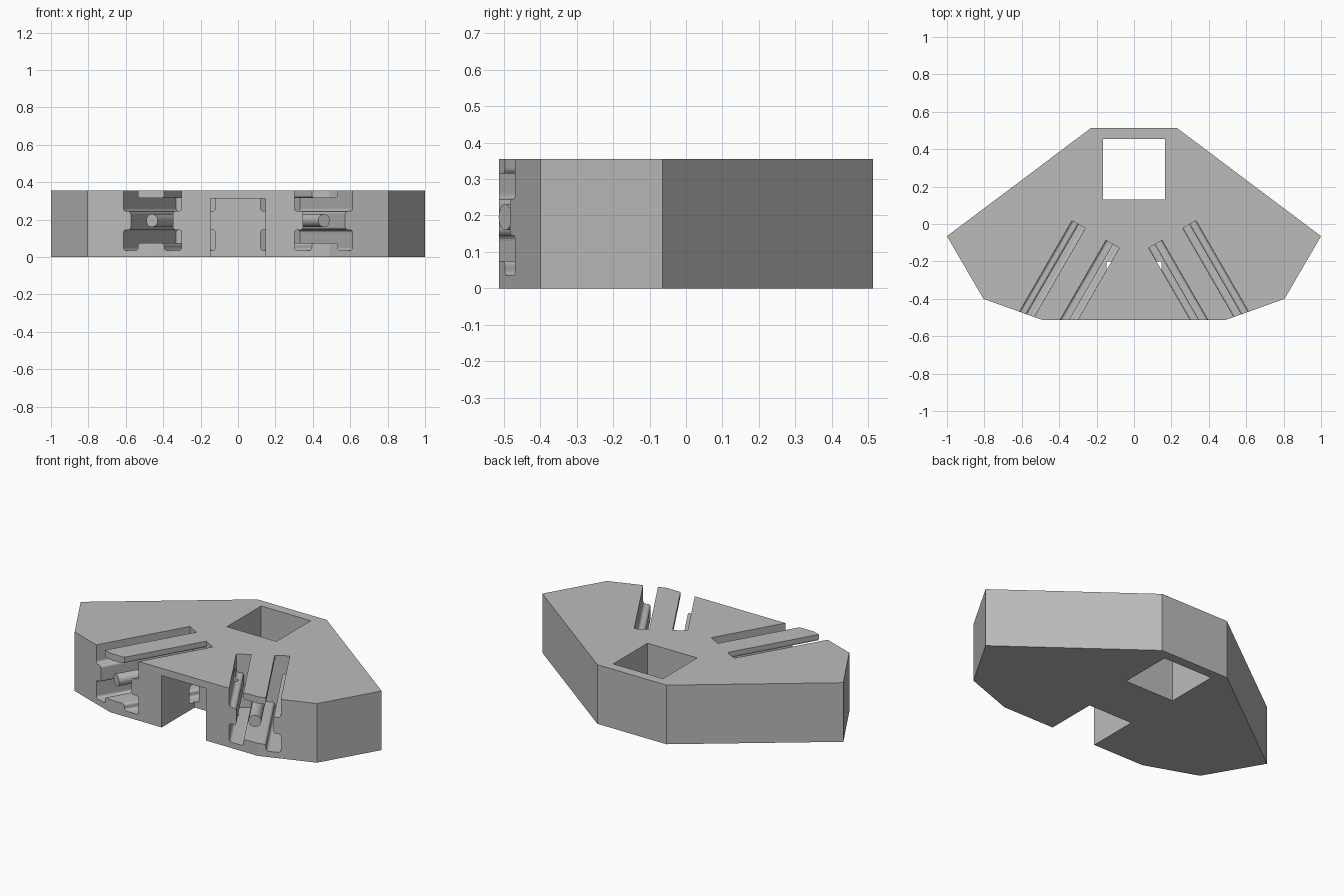
import bpy, bmesh, math
from mathutils import Matrix

cube = bpy.data.objects.get("Cube")
if cube:
    bpy.data.objects.remove(cube, do_unlink=True)

HEIGHT = 0.355
MID_Z = 0.195

grey = bpy.data.materials.new("plain grey")
grey.use_nodes = True
colour = (0.5, 0.5, 0.5, 1)
grey.diffuse_color = colour
grey.node_tree.nodes["Principled BSDF"].inputs["Base Color"].default_value = colour


def prism(name, points, depth, radius=0):
    """Extrude a flat outline along z, optionally rounding its corners."""
    bm = bmesh.new()
    bm.faces.new([bm.verts.new((x, y, 0)) for x, y in points])
    if radius:
        bmesh.ops.bevel(bm, geom=bm.verts[:], offset=radius, segments=5,
                        profile=0.5, affect='VERTICES')
    top = bmesh.ops.extrude_face_region(bm, geom=bm.faces[:])["geom"]
    bmesh.ops.translate(bm, vec=(0, 0, depth),
                        verts=[v for v in top if isinstance(v, bmesh.types.BMVert)])
    bmesh.ops.recalc_face_normals(bm, faces=bm.faces[:])
    mesh = bpy.data.meshes.new(name)
    bm.to_mesh(mesh)
    bm.free()
    mesh.materials.append(grey)
    obj = bpy.data.objects.new(name, mesh)
    bpy.context.collection.objects.link(obj)
    return obj


def box(name, x, y0, y1, z0, z1):
    obj = prism(name, [(-x, y0), (x, y0), (x, y1), (-x, y1)], z1 - z0)
    obj.location.z = z0
    return obj


def cut(target, cutter):
    mod = target.modifiers.new(cutter.name, 'BOOLEAN')
    mod.operation = 'DIFFERENCE'
    mod.solver = 'EXACT'
    mod.object = cutter
    cutter.hide_render = True
    cutter.hide_set(True)


def slot_frame(side):
    """Local x across the slot, y up, z outward along the slot."""
    a = math.radians(30)
    out = (side * math.sin(a), -math.cos(a), 0)
    across = (-math.cos(a), -side * math.sin(a), 0)
    start = (side * 0.205, -0.055, MID_Z)
    m = Matrix((across, (0, 0, 1), out)).transposed().to_4x4()
    m.translation = start
    return m


# Wedge-shaped block
half = [(0.23, 0.513), (1, -0.065), (0.805, -0.4), (0.49, -0.513)]
body = prism("body", half + [(-x, y) for x, y in reversed(half)], HEIGHT)

# Square through hole and front notch
cut(body, box("square_hole_cutter", 0.165, 0.13, 0.455, -0.1, 0.5))
cut(body, box("front_notch_cutter", 0.148, -0.7, -0.2, -0.1, 0.312))

# H-shaped slots, open at the top, each with a round peg
arm = [(0.064, 0.12), (0.064, 0.16), (0.146, 0.16), (0.146, 0.05), (0.105, 0.05)]
lower = [(x, -z) for x, z in reversed(arm)]
upper = [(x, 0.24 if z == 0.16 else z) for x, z in arm]
right_half = upper + lower
profile = right_half + [(-x, z) for x, z in reversed(right_half)]

for label, side in (("left", 1), ("right", -1)):
    frame = slot_frame(side)
    cutter = prism(label + "_slot_cutter", profile, 0.9, 0.015)
    cutter.matrix_world = frame
    cut(body, cutter)

    bpy.ops.mesh.primitive_cylinder_add(vertices=32, radius=0.035, depth=0.53)
    peg = bpy.context.object
    peg.name = label + "_peg"
    peg.data.materials.append(grey)
    peg.matrix_world = frame @ Matrix.Translation((0, 0, 0.245))
    bpy.ops.object.shade_smooth_by_angle(angle=math.radians(30))
